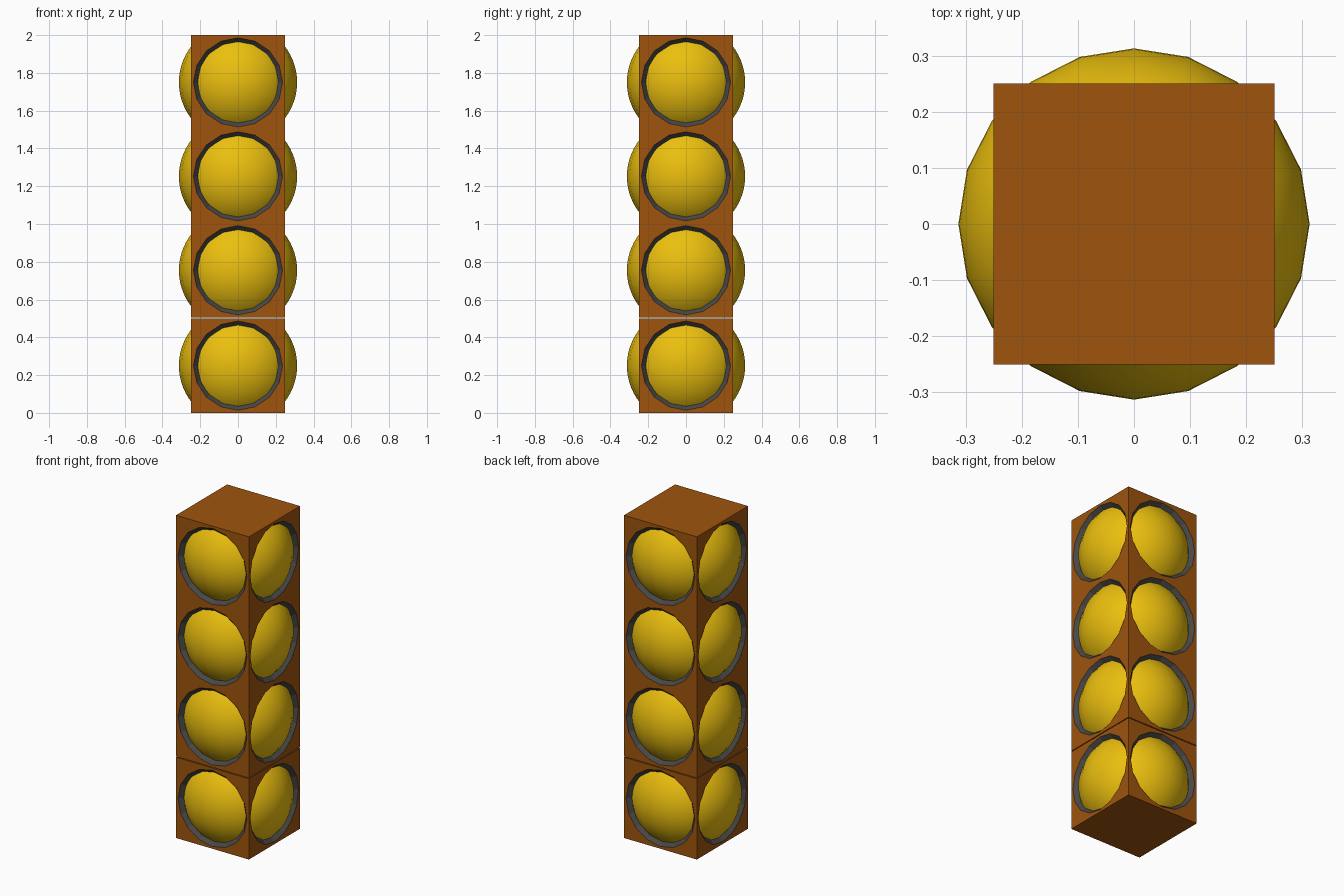
import bpy, bmesh
from math import sin, cos, pi
from mathutils import Matrix, Vector

if "Cube" in bpy.data.objects:
    bpy.data.objects.remove(bpy.data.objects["Cube"])

H = 0.25                              # half width of a block
SIDES = 16                            # sides of each round opening
LEVELS = [0.25, 0.755, 1.2525, 1.75]  # block centres


def material(name, color):
    m = bpy.data.materials.new(name)
    m.diffuse_color = (*color, 1)
    m.use_nodes = True
    m.node_tree.nodes["Principled BSDF"].inputs["Base Color"].default_value = m.diffuse_color
    return m


brown = material("brown", (0.342, 0.089, 0.004))
dark = material("dark_grey", (0.064, 0.064, 0.066))
yellow = material("yellow", (0.83, 0.52, 0.0045))


def make_object(name, bm, mats, z):
    me = bpy.data.meshes.new(name)
    bm.to_mesh(me)
    bm.free()
    for m in mats:
        me.materials.append(m)
    ob = bpy.data.objects.new(name, me)
    ob.location.z = z
    bpy.context.collection.objects.link(ob)
    return ob


def block(name, z):
    bm = bmesh.new()
    # four side walls, each with a bevelled round opening
    for k in range(4):
        rot = Matrix.Rotation(k * pi / 2, 3, 'Z')
        rings = [[], [], []]
        for i in range(SIDES):
            c, s = cos(2 * pi * i / SIDES), sin(2 * pi * i / SIDES)
            edge = H / max(abs(c), abs(s))
            for ring, r, y in zip(rings, (edge, 0.236, 0.195), (-H, -H, -0.205)):
                ring.append(bm.verts.new(rot @ Vector((c * r, y, s * r))))
        for mat, (a, b) in enumerate(zip(rings, rings[1:])):
            for i in range(SIDES):
                j = (i + 1) % SIDES
                bm.faces.new((a[i], a[j], b[j], b[i])).material_index = mat
    # top and bottom
    for zz, order in ((H, 1), (-H, -1)):
        pts = [(-H, -H, zz), (H, -H, zz), (H, H, zz), (-H, H, zz)][::order]
        bm.faces.new([bm.verts.new(p) for p in pts])
    bmesh.ops.remove_doubles(bm, verts=bm.verts, dist=1e-4)
    make_object(name, bm, [brown, dark], z)


def lamp(name, z):
    # ball wider than the block, trimmed to stay inside its height
    bm = bmesh.new()
    bmesh.ops.create_uvsphere(bm, u_segments=20, v_segments=32, radius=0.313)
    for s in (1, -1):
        bmesh.ops.bisect_plane(bm, geom=bm.verts[:] + bm.edges[:] + bm.faces[:],
                               plane_co=(0, 0, s * 0.235), plane_no=(0, 0, s),
                               clear_outer=True)
    for f in bm.faces:
        f.smooth = True
    make_object(name, bm, [yellow], z)


for n, z in enumerate(LEVELS, 1):
    block(f"block_{n}", z)
    lamp(f"lamp_ball_{n}", z)
